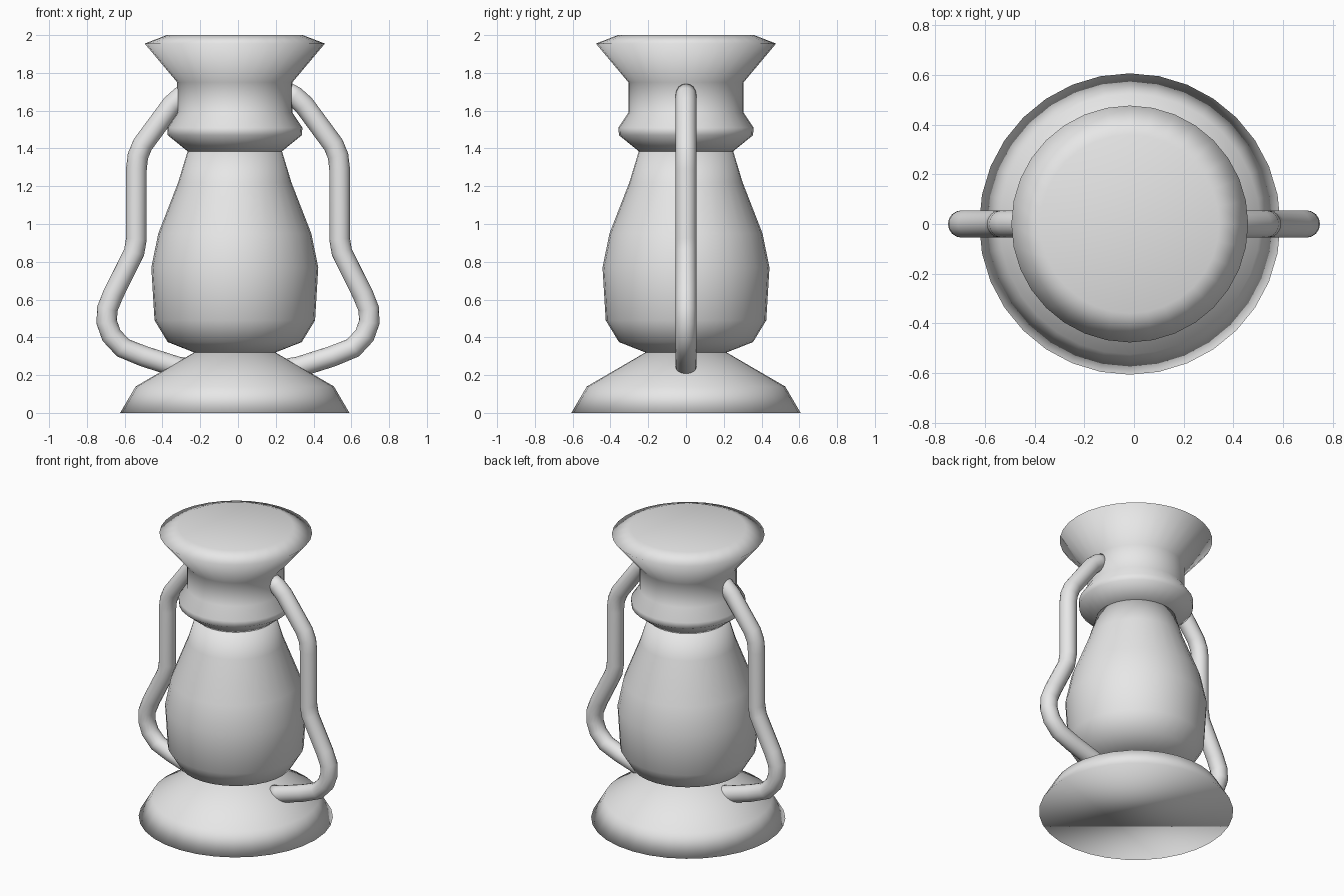
import bpy, bmesh
from math import pi
from mathutils import Vector, Matrix

cube = bpy.data.objects.get("Cube")
if cube:
    bpy.data.objects.remove(cube, do_unlink=True)

grey = bpy.data.materials.new("light_grey")
grey.use_nodes = True
colour = (0.8, 0.8, 0.8, 1)
grey.diffuse_color = colour
grey.node_tree.nodes["Principled BSDF"].inputs["Base Color"].default_value = colour

SIDES = 32
AXIS_X = -0.017  # the body sits slightly off the handles' centre


def finish(name, bm):
    bmesh.ops.recalc_face_normals(bm, faces=bm.faces[:])
    for face in bm.faces:
        face.smooth = True
    mesh = bpy.data.meshes.new(name)
    bm.to_mesh(mesh)
    bm.free()
    mesh.materials.append(grey)
    obj = bpy.data.objects.new(name, mesh)
    bpy.context.collection.objects.link(obj)
    return obj


def skin(bm, rings):
    """Bridge successive vertex rings and cap both ends."""
    for low, high in zip(rings, rings[1:]):
        n = len(low)
        for i in range(n):
            j = (i + 1) % n
            bm.faces.new((low[i], low[j], high[j], high[i]))
    bm.faces.new(rings[0][::-1])
    bm.faces.new(rings[-1])


def turned(name, profile):
    bm = bmesh.new()
    rings = []
    for radius, z in profile:
        rings.append([bm.verts.new(Matrix.Rotation(2 * pi * i / SIDES, 3, "Z")
                                   @ Vector((radius, 0, z)) + Vector((AXIS_X, 0, 0)))
                      for i in range(SIDES)])
    skin(bm, rings)
    return finish(name, bm)


def handle(name, side, path, radius=0.055, sides=16):
    points = [Vector((side * x, 0, z)) for x, z in path]
    bm = bmesh.new()
    rings = []
    for k, p in enumerate(points):
        before = (p - points[max(k - 1, 0)]).normalized()
        after = (points[min(k + 1, len(points) - 1)] - p).normalized()
        tangent = (before + after).normalized()
        across = tangent.cross(Vector((0, 1, 0)))
        rings.append([bm.verts.new(p + Matrix.Rotation(2 * pi * i / sides, 3, tangent)
                                   @ across * radius) for i in range(sides)])
    skin(bm, rings)
    return finish(name, bm)


# Flared foot
turned("base", [(0.607, 0), (0.525, 0.14), (0.215, 0.32)])

# Pear-shaped glass
turned("globe", [(0.215, 0.32), (0.355, 0.375), (0.425, 0.49), (0.442, 0.77),
                 (0.405, 0.95), (0.30, 1.22), (0.25, 1.385)])

# Collar, neck and flared top
turned("cap", [(0.25, 1.385), (0.355, 1.47), (0.358, 1.51), (0.305, 1.59),
               (0.305, 1.75), (0.477, 1.955), (0.36, 2.0)])

# Bent tubes on either side
bend = [(0.25, 1.70), (0.30, 1.675), (0.35, 1.63), (0.505, 1.42), (0.53, 1.36),
        (0.538, 1.29), (0.538, 0.92), (0.55, 0.85), (0.66, 0.63), (0.692, 0.55),
        (0.695, 0.48), (0.67, 0.41), (0.61, 0.345), (0.50, 0.30), (0.32, 0.243),
        (0.27, 0.235)]
for name, side in (("left_handle", 1), ("right_handle", -1)):
    handle(name, side, bend)
